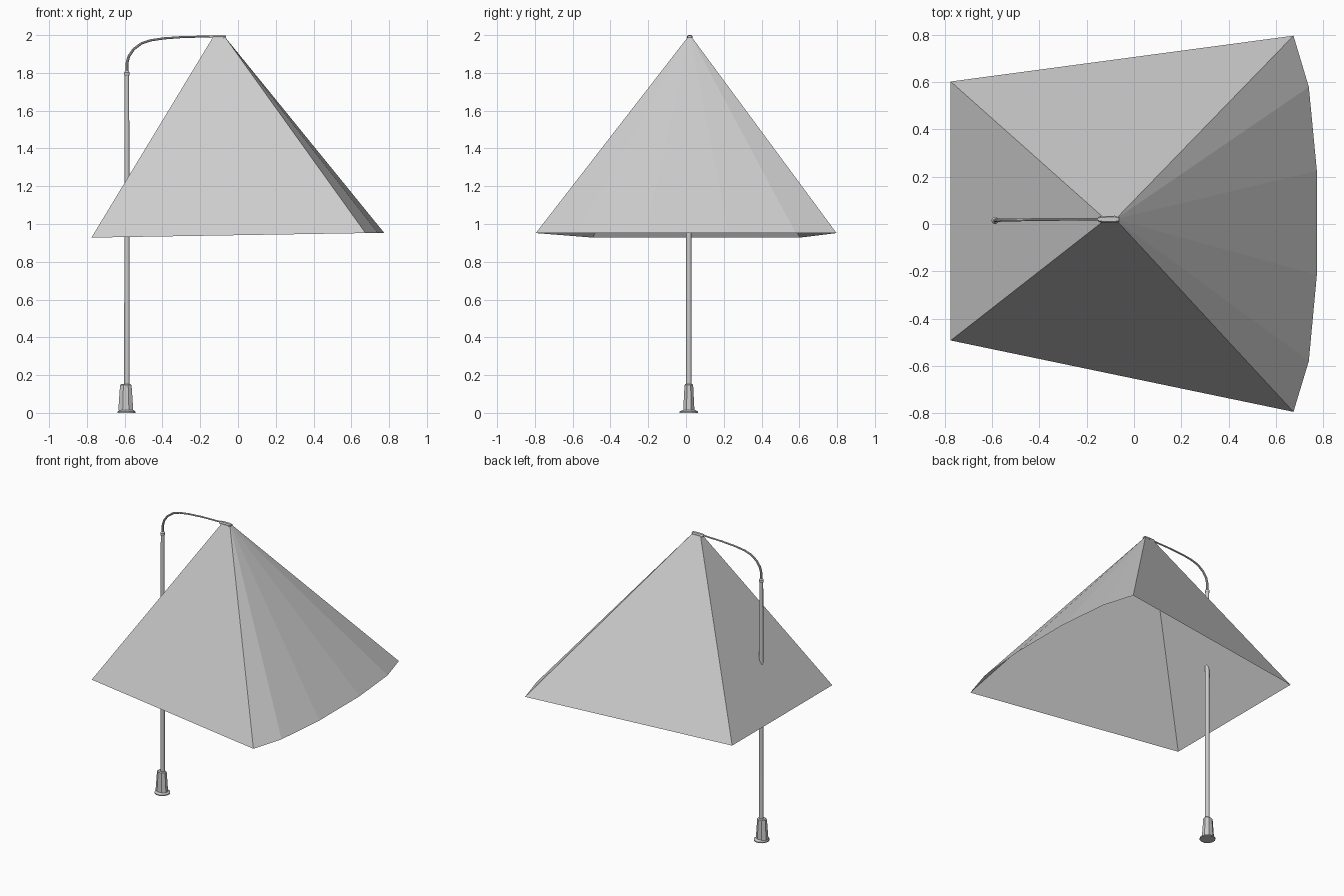
import bpy, bmesh, math
from mathutils import Vector

if "Cube" in bpy.data.objects:
    bpy.data.objects.remove(bpy.data.objects["Cube"])

PX, PY = -0.588, 0.015   # pole axis


def finish(name, bm, smooth=False):
    bmesh.ops.recalc_face_normals(bm, faces=bm.faces)
    me = bpy.data.meshes.new(name)
    bm.to_mesh(me)
    bm.free()
    ob = bpy.data.objects.new(name, me)
    bpy.context.collection.objects.link(ob)
    if smooth:
        bpy.context.view_layer.objects.active = ob
        ob.select_set(True)
        bpy.ops.object.shade_smooth_by_angle(angle=math.radians(40))
        ob.select_set(False)
    return ob


def skin(name, rings, smooth=False, caps=True):
    """Bridge a list of equal-length closed rings."""
    bm = bmesh.new()
    vs = [[bm.verts.new(p) for p in r] for r in rings]
    n = len(vs[0])
    for a, b in zip(vs, vs[1:]):
        for i in range(n):
            j = (i + 1) % n
            bm.faces.new((a[i], a[j], b[j], b[i]))
    if caps:
        bm.faces.new(vs[0])
        bm.faces.new(vs[-1])
    return finish(name, bm, smooth)


def turned(name, profile, sides, cx=PX, cy=PY, sy=1.0, smooth=False):
    """Vertical part from (radius, z) pairs."""
    ang = [2 * math.pi * (i + 0.5) / sides for i in range(sides)]
    return skin(name, [[(cx + r * math.cos(t), cy + sy * r * math.sin(t), z)
                        for t in ang] for r, z in profile], smooth)


# Foot plate and tapered base housing
turned("foot_plate", [(0.05, 0), (0.05, 0.007), (0.038, 0.014)], 12, cx=-0.59)
turned("base_housing", [(0.043, 0.012), (0.033, 0.147), (0.026, 0.153)], 8,
       cx=-0.594, sy=0.75)

# Pole and collar
turned("pole", [(0.015, 0.14), (0.0145, 0.9), (0.012, 1.8)], 12, smooth=True)
turned("collar", [(0.012, 1.785), (0.015, 1.79), (0.015, 1.803), (0.008, 1.812)], 12)

# Curved arm swept in the xz plane
path = [(PX, 1.80), (PX, 1.85), (-0.578, 1.888), (-0.553, 1.925), (-0.51, 1.957),
        (-0.46, 1.973), (-0.39, 1.983), (-0.29, 1.99), (-0.14, 1.993)]
rings = []
for k, (x, z) in enumerate(path):
    a, b = path[max(k - 1, 0)], path[min(k + 1, len(path) - 1)]
    t = Vector((b[0] - a[0], 0, b[1] - a[1])).normalized()
    side = Vector((-t.z, 0, t.x))
    r = 0.008 - 0.003 * k / (len(path) - 1)
    y = PY + 0.005 * k / (len(path) - 1)
    rings.append([Vector((x, y, z)) + r * (math.cos(q) * side + math.sin(q) * Vector((0, 1, 0)))
                  for q in (2 * math.pi * i / 8 for i in range(8))])
skin("arm", rings, smooth=True)

# Flat lamp head
head = []
for x, w, lo, hi in [(-0.152, 0.009, 1.986, 1.998), (-0.135, 0.014, 1.984, 2.0),
                     (-0.08, 0.015, 1.985, 2.0), (-0.064, 0.011, 1.988, 1.998)]:
    head.append([(x, 0.02 - w, lo), (x, 0.02 + w, lo), (x, 0.02 + w, (lo + hi) / 2),
                 (x, 0.02 + w * 0.6, hi), (x, 0.02 - w * 0.6, hi), (x, 0.02 - w, (lo + hi) / 2)])
skin("lamp_head", head)

# Open light cone hanging from the head
rim = [(-0.776, -0.493, 0.928), (0.675, -0.795, 0.952), (0.74, -0.58, 0.953),
       (0.774, -0.215, 0.953), (0.774, 0.225, 0.953), (0.74, 0.58, 0.953),
       (0.675, 0.797, 0.952), (-0.776, 0.603, 0.928)]
top = [(-0.132, 0.01, 1.99)]
top += [(-0.069, 0.02 + dy, 1.99) for dy in (-0.01, -0.007, -0.003, 0.003, 0.007, 0.01)]
top += [(-0.132, 0.03, 1.99)]
skin("light_cone", [rim, top], caps=False)
